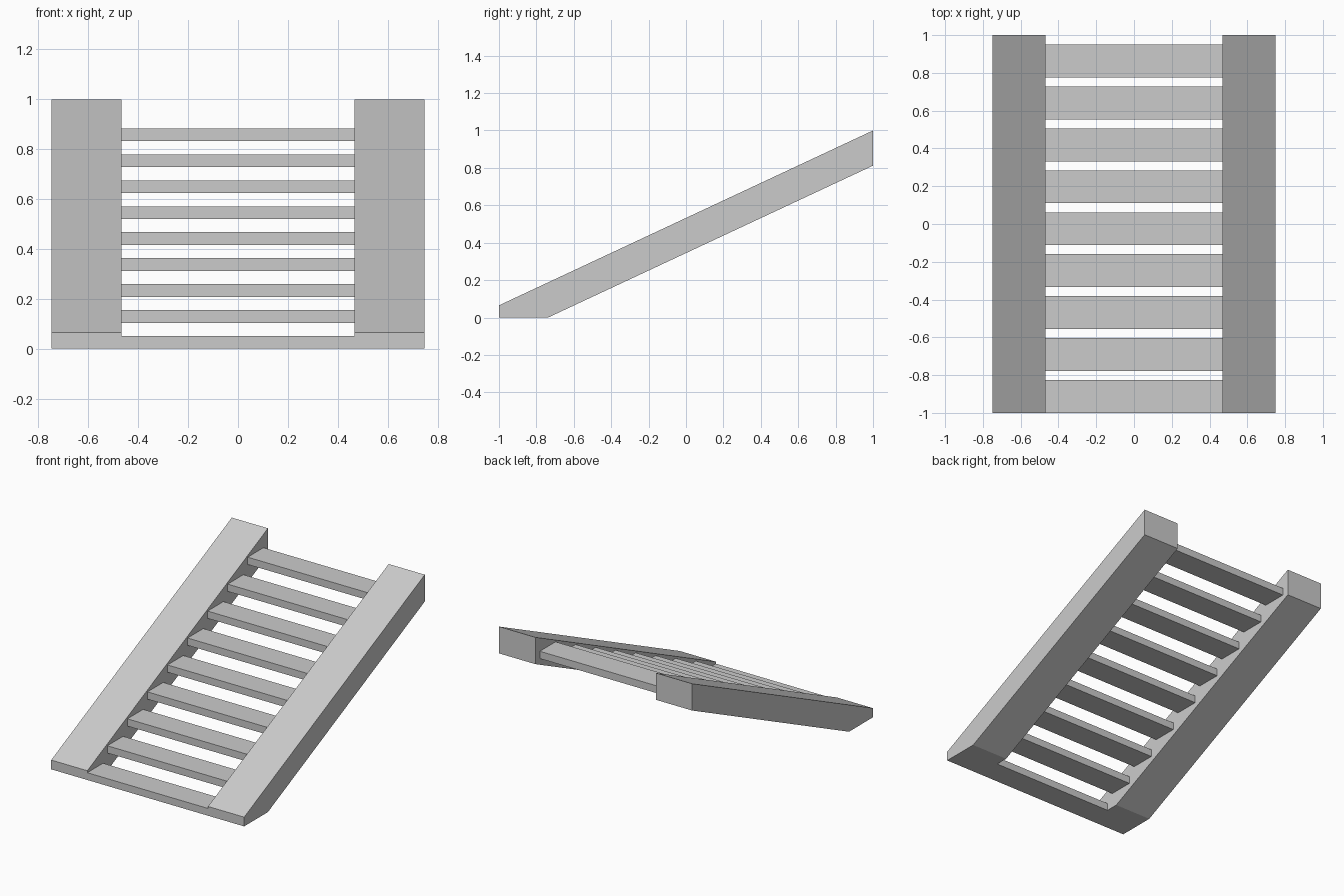
import bpy
import bmesh

cube = bpy.data.objects.get("Cube")
if cube:
    bpy.data.objects.remove(cube, do_unlink=True)

grey = bpy.data.materials.new("light_grey")
grey.use_nodes = True
grey.diffuse_color = (0.6, 0.6, 0.6, 1)
grey.node_tree.nodes["Principled BSDF"].inputs["Base Color"].default_value = (0.6, 0.6, 0.6, 1)

INNER, OUTER = 0.468, 0.748


def extrude_profile(name, profile, x0, x1):
    """Extrude a (y, z) outline along x."""
    bm = bmesh.new()
    face = bm.faces.new([bm.verts.new((x0, y, z)) for y, z in profile])
    result = bmesh.ops.extrude_face_region(bm, geom=[face])
    verts = [v for v in result["geom"] if isinstance(v, bmesh.types.BMVert)]
    bmesh.ops.translate(bm, verts=verts, vec=(x1 - x0, 0, 0))
    bmesh.ops.recalc_face_normals(bm, faces=bm.faces)
    mesh = bpy.data.meshes.new(name)
    bm.to_mesh(mesh)
    bm.free()
    mesh.materials.append(grey)
    obj = bpy.data.objects.new(name, mesh)
    bpy.context.collection.objects.link(obj)
    return obj


# Sloping side beams, cut flat at the floor and plumb at both ends
beam = [(-1, 0), (-0.737, 0), (1, 0.812), (1, 1), (-1, 0.065)]
extrude_profile("left_stringer", beam, INNER, OUTER)
extrude_profile("right_stringer", beam, -OUTER, -INNER)

# Evenly spaced flat treads between the beams
COUNT, DEPTH, THICK = 9, 0.174, 0.051
RUN, RISE = 0.222, 0.104
for i in range(COUNT):
    y, z = -1 + i * RUN, i * RISE
    outline = [(y, z), (y + DEPTH, z), (y + DEPTH, z + THICK), (y, z + THICK)]
    extrude_profile(f"tread_{i + 1}", outline, -INNER, INNER)
